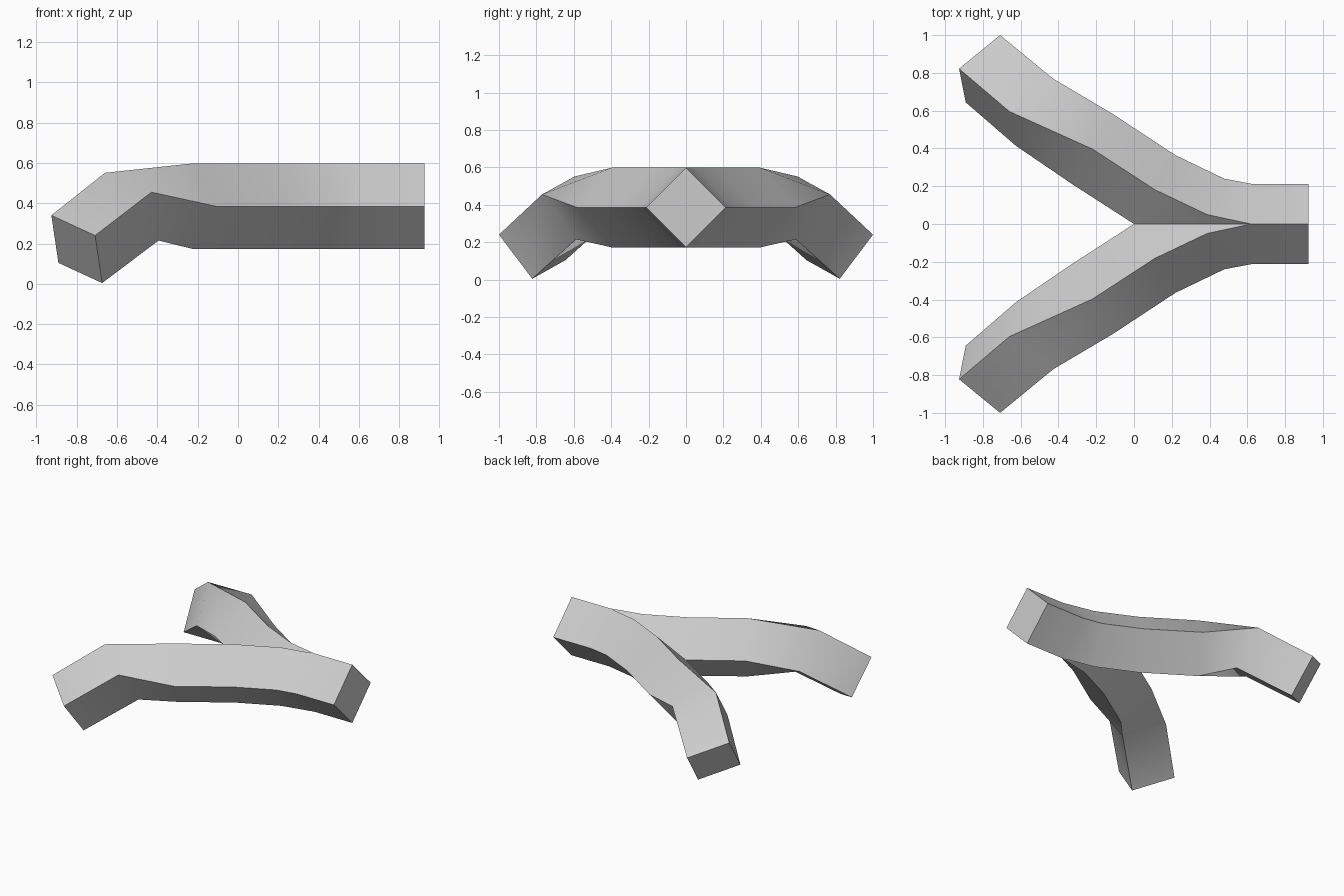
import bpy, bmesh
from mathutils import Vector

if "Cube" in bpy.data.objects:
    bpy.data.objects.remove(bpy.data.objects["Cube"])

# Diamond cross-sections along one arm: centre, side half-axis, up half-axis
UP = (0, 0, 0.213)
sections = [
    ((0.925, 0, 0.385), (0, 0.213, 0), UP),
    ((0.62, 0, 0.385), (0, 0.213, 0), UP),
    ((0.387, 0.05, 0.385), (0.091, 0.19, 0), UP),
    ((0.11, 0.182, 0.385), (0.11, 0.182, 0), UP),
    ((-0.22, 0.397, 0.385), (0.11, 0.184, 0), UP),
    ((-0.527, 0.592, 0.383), (0.098, 0.178, 0.072), (-0.133, 0.004, 0.168)),
    ((-0.80, 0.822, 0.172), (0.091, 0.178, 0.068), (-0.126, 0.0, 0.168)),
]

# Loft the arm
bm = bmesh.new()
rings = []
for c, s, u in sections:
    c, s, u = Vector(c), Vector(s), Vector(u)
    rings.append([bm.verts.new(p) for p in (c + u, c + s, c - u, c - s)])
for r0, r1 in zip(rings, rings[1:]):
    for i in range(4):
        j = (i + 1) % 4
        bm.faces.new((r0[i], r0[j], r1[j], r1[i]))
bm.faces.new(rings[0])
bm.faces.new(rings[-1])
bmesh.ops.recalc_face_normals(bm, faces=bm.faces[:])

# Cut along the centre plane so the two arms fuse into one stem
bmesh.ops.bisect_plane(bm, geom=bm.verts[:] + bm.edges[:] + bm.faces[:], dist=1e-4,
                       plane_co=(0, 0, 0), plane_no=(0, 1, 0), clear_inner=True)
mesh = bpy.data.meshes.new("forked_bar")
bm.to_mesh(mesh)
bm.free()
bar = bpy.data.objects.new("forked_bar", mesh)
bpy.context.collection.objects.link(bar)

# Mirror to the second arm
mirror = bar.modifiers.new("mirror", 'MIRROR')
mirror.use_axis = (False, True, False)
mirror.merge_threshold = 0.001

# Soft bends, crisp corners
bpy.context.view_layer.objects.active = bar
bar.select_set(True)
bpy.ops.object.modifier_apply(modifier="mirror")
bpy.ops.object.shade_smooth_by_angle(angle=0.6)
